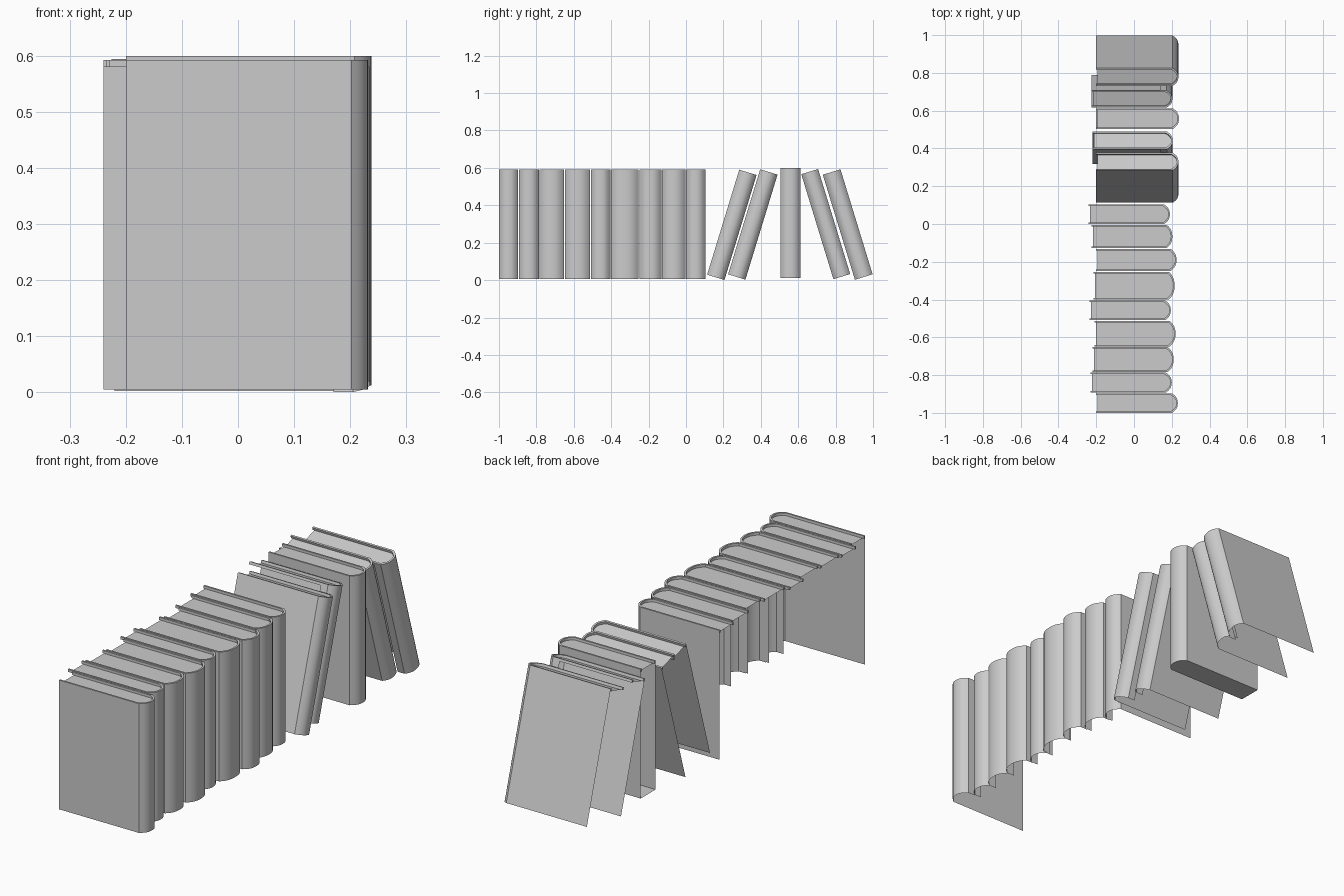
import bpy, bmesh, math
from mathutils import Matrix, Vector

if "Cube" in bpy.data.objects:
    bpy.data.objects.remove(bpy.data.objects["Cube"])

H = 0.587      # book height
RIM = 0.008    # board thickness
DROP = 0.012   # recess of the page block
HINGE = 0.045  # width of the board strip left beside the spine
BULGE = 0.03   # roundness of the spine
N = 10         # spine segments


def spine_arc(xm, w, inset):
    pts = []
    for i in range(N + 1):
        s = -1 + 2 * i / N
        s = math.copysign(abs(s) ** 0.8, s)
        x = xm - BULGE * abs(s) ** 2.5 - inset
        pts.append((x, w / 2 + s * (w / 2 - inset)))
    return pts


def book(name, x0, x1, w, y, z, lean=0.0, near=False, far=False, bottom=False):
    """Row book: only boards that can be seen are full height; the back is open."""
    bm = bmesh.new()

    def face(pts):
        bm.faces.new([bm.verts.new(p) for p in pts])

    def wall(path, za, zb):
        for (ax, ay), (bx, by) in zip(path, path[1:]):
            face([(ax, ay, za), (bx, by, za), (bx, by, zb), (ax, ay, zb)])

    outer_arc = spine_arc(x1, w, 0)
    inner_arc = spine_arc(x1, w, RIM)
    outer = [(x0, 0)] + outer_arc + [(x0, w)]
    inner = [(x0, RIM)] + inner_arc + [(x0, w - RIM)]

    # rounded spine
    wall(outer_arc, 0, H)
    # boards: full when exposed, otherwise hinge strip plus a thin top lip
    xs = x1 - BULGE
    xh = xs - HINGE + 0.01
    for v, full in ((0, near), (w, far)):
        if full:
            wall([(x0, v), (xs, v)], 0, H)
        else:
            wall([(xh, v), (xs, v)], 0, H)
            wall([(x0, v), (xh, v)], H - DROP, H)
    # top rim and inner wall
    for a, b, c, d in zip(outer, outer[1:], inner[1:], inner):
        face([(*a, H), (*b, H), (*c, H), (*d, H)])
    wall(inner[::-1], H - DROP, H)
    # board ends at the open edge
    for va, vb in ((0, RIM), (w - RIM, w)):
        wall([(x0, vb), (x0, va)], H - DROP, H)
    # page top
    pages = [(x0 + RIM, RIM)] + inner_arc + [(x0 + RIM, w - RIM)]
    face([(px, py, H - DROP) for px, py in pages])
    if bottom:
        face([(px, py, 0) for px, py in reversed(outer)])

    bmesh.ops.remove_doubles(bm, verts=bm.verts, dist=1e-5)
    # local origin is the lower near edge; positive lean tips the top towards +y
    bm.transform(Matrix.Translation(Vector((0, y, z))) @ Matrix.Rotation(-lean, 4, 'X'))
    me = bpy.data.meshes.new(name)
    bm.to_mesh(me)
    bm.free()
    ob = bpy.data.objects.new(name, me)
    bpy.context.collection.objects.link(ob)
    bpy.context.view_layer.objects.active = ob
    ob.select_set(True)
    bpy.ops.object.shade_smooth_by_angle(angle=math.radians(35))
    ob.select_set(False)


# upright row: (y start, y end, x back, x spine)
ROW = [
    (-1.00, -0.897, -0.20, 0.232), (-0.892, -0.787, -0.23, 0.20),
    (-0.783, -0.652, -0.22, 0.21), (-0.648, -0.513, -0.21, 0.22),
    (-0.509, -0.405, -0.235, 0.195), (-0.40, -0.253, -0.215, 0.215),
    (-0.248, -0.132, -0.20, 0.225), (-0.128, -0.004, -0.225, 0.203),
    (0.0, 0.103, -0.24, 0.19),
]
for i, (a, b, x0, x1) in enumerate(ROW):
    book(f"upright_book_{i + 1}", x0, x1, b - a, a, 0.005,
         near=(i == 0), far=(i == len(ROW) - 1))

# pair leaning to +y
TILT = math.radians(17)
book("leaning_book_1", -0.20, 0.235, 0.097, 0.113, 0.029, TILT, near=True)
book("leaning_book_2", -0.22, 0.205, 0.097, 0.225, 0.031, TILT, far=True)

# free standing book with both boards and a closed base
book("standing_book", -0.20, 0.238, 0.107, 0.504, 0.012, near=True, far=True, bottom=True)

# pair leaning to -y
book("leaning_book_3", -0.225, 0.203, 0.094, 0.788, 0.005, -TILT, near=True)
book("leaning_book_4", -0.20, 0.235, 0.099, 0.903, 0.002, -TILT, far=True)
